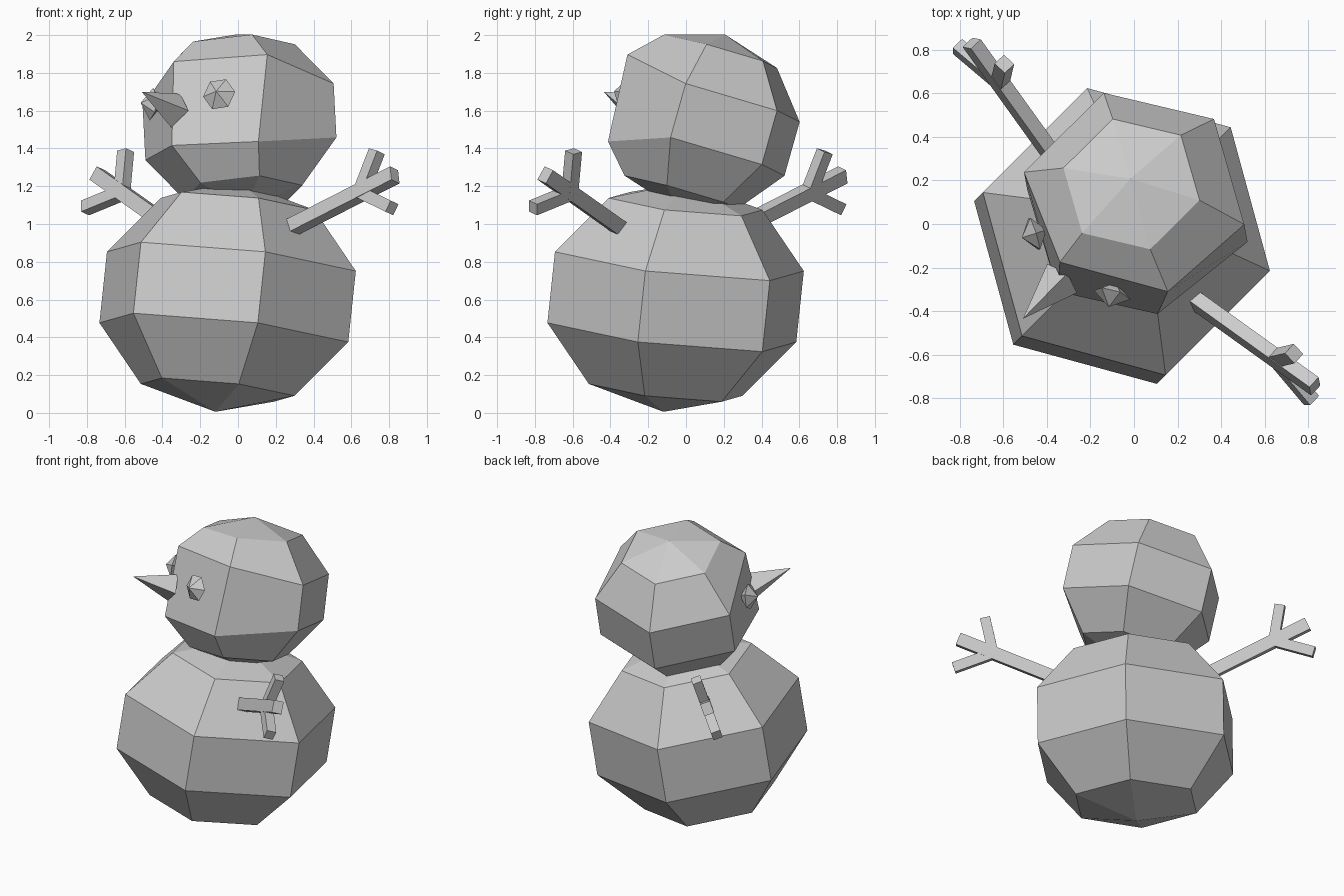
import bpy, bmesh
from math import sin, cos, pi
from mathutils import Vector as V, Matrix

if "Cube" in bpy.data.objects:
    bpy.data.objects.remove(bpy.data.objects["Cube"])


def finish(bm, name):
    bmesh.ops.recalc_face_normals(bm, faces=bm.faces)
    me = bpy.data.meshes.new(name)
    bm.to_mesh(me)
    bm.free()
    ob = bpy.data.objects.new(name, me)
    bpy.context.collection.objects.link(ob)
    return ob


def ball(name, centre, axis, first, r, h, segs=6, rings=5, moved={}):
    """Low-poly sphere about a tilted axis; first = direction of segment 0."""
    c, a = V(centre), V(axis).normalized()
    u = V(first)
    u = (u - a * u.dot(a)).normalized()
    w = a.cross(u)
    bm = bmesh.new()
    rows = []
    for i in range(1, rings):
        t = pi * i / rings
        row = []
        for s in range(segs):
            p = 2 * pi * s / segs
            co = c + a * h * cos(t) + (u * cos(p) + w * sin(p)) * r * sin(t)
            row.append(bm.verts.new(moved.get((i, s), co)))
        rows.append(row)
    top, bottom = bm.verts.new(c + a * h), bm.verts.new(c - a * h)
    for s in range(segs):
        n = (s + 1) % segs
        bm.faces.new((top, rows[0][s], rows[0][n]))
        bm.faces.new((bottom, rows[-1][n], rows[-1][s]))
        for p, q in zip(rows, rows[1:]):
            bm.faces.new((p[s], q[s], q[n], p[n]))
    return finish(bm, name)


# body, leaning slightly back
ball("body", (-0.055, -0.055, 0.614), (0.105, 0.105, 0.989), (-1, -1, 0.2), 0.72, 0.615)

# head, tilted back, with the face panel widened
ball("head", (0.008, 0.078, 1.541), (-0.05, 0.27, 0.96), (0.14, -0.487, 0.143), 0.55, 0.48,
     moved={(2, 0): (0.155, -0.31, 1.897), (2, 5): (-0.34, -0.175, 1.86),
            (3, 0): (0.108, -0.413, 1.437), (3, 5): (-0.35, -0.31, 1.416)})

# eyes
ball("eye_right", (-0.1, -0.325, 1.687), (-0.26, -0.93, 0.27), (0.4, 0, 1), 0.088, 0.06, 6, 2)
ball("eye_left", (-0.458, -0.045, 1.635), (-0.95, -0.3, 0.11), (0, 0, 1), 0.087, 0.06, 6, 2)

# nose
tip, base = V((-0.51, -0.435, 1.70)), V((-0.33, -0.25, 1.6))
d = tip - base
bm = bmesh.new()
bmesh.ops.create_cone(bm, cap_ends=True, segments=4, radius1=0.095, radius2=0, depth=d.length)
bm.transform(Matrix.Translation((tip + base) / 2) @ d.to_track_quat('Z', 'Y').to_matrix().to_4x4())
bmesh.ops.remove_doubles(bm, verts=bm.verts, dist=0.0001)
finish(bm, "nose")


# forked stick arms, mirrored across the diagonal
def bar(bm, p, q, normal, width, depth):
    d = q - p
    x = d.normalized()
    z = (normal - x * normal.dot(x)).normalized()
    y = z.cross(x)
    m = Matrix((x * d.length, y * width, z * depth)).transposed().to_4x4()
    bmesh.ops.create_cube(bm, size=1, matrix=Matrix.Translation((p + q) / 2) @ m)


start, fork = V((0.28, -0.35, 0.98)), V((0.65, -0.615, 1.165))
mid, up, low = V((0.83, -0.745, 1.26)), V((0.735, -0.595, 1.385)), V((0.815, -0.81, 1.085))
for name, swap in (("arm_right", False), ("arm_left", True)):
    f = (lambda v: V((v.y, v.x, v.z))) if swap else (lambda v: v)
    normal = f(V((-0.664, -0.708, 0.32)))
    bm = bmesh.new()
    bar(bm, f(start), f(mid), normal, 0.08, 0.065)
    bar(bm, f(fork), f(up), normal, 0.065, 0.062)
    bar(bm, f(fork), f(low), normal, 0.065, 0.062)
    finish(bm, name)
